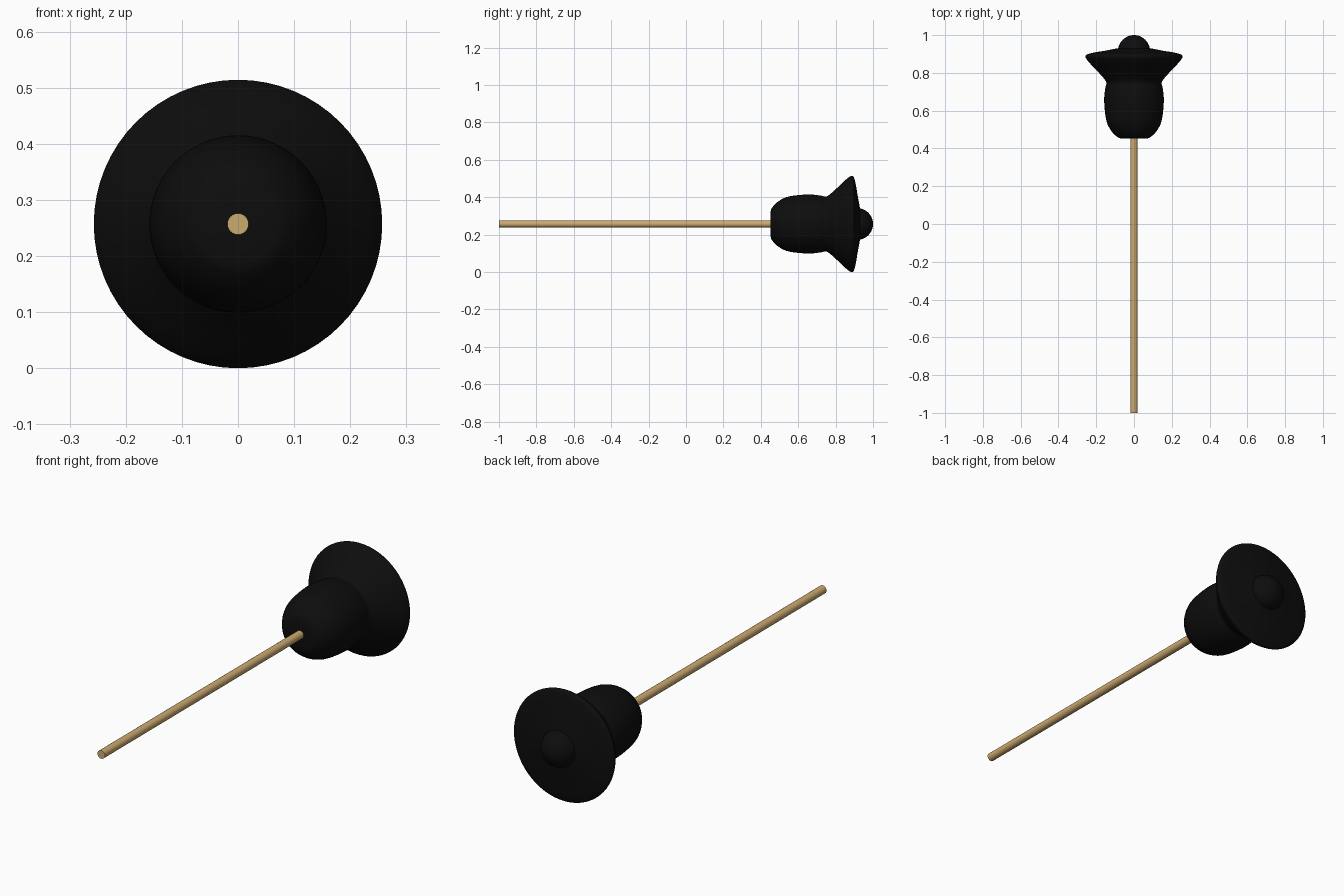
import bpy
import math
from mathutils import Matrix, Vector

AXIS_Z = 0.257

cube = bpy.data.objects.get("Cube")
if cube:
    bpy.data.objects.remove(cube, do_unlink=True)


def material(name, color, roughness):
    mat = bpy.data.materials.new(name)
    mat.use_nodes = True
    mat.diffuse_color = color
    shader = mat.node_tree.nodes["Principled BSDF"]
    shader.inputs["Base Color"].default_value = color
    shader.inputs["Roughness"].default_value = roughness
    return mat


def smooth_curve(points, steps=5):
    """Catmull-Rom curve through (y, radius) points."""
    pts = [Vector(p) for p in points]
    pts = [pts[0]] + pts + [pts[-1]]
    out = []
    for a, b, c, d in zip(pts, pts[1:], pts[2:], pts[3:]):
        for i in range(steps):
            t = i / steps
            out.append(0.5 * (2 * b + (c - a) * t + (2 * a - 5 * b + 4 * c - d) * t ** 2
                              + (3 * b - a - 3 * c + d) * t ** 3))
    return out + [pts[-1]]


def lathe(name, profile, sides, mat):
    """Revolve (y, radius) points round the long axis and cap both ends."""
    verts, faces = [], []
    for y, r in profile:
        for k in range(sides):
            a = math.tau * k / sides
            verts.append((r * math.cos(a), y, AXIS_Z + r * math.sin(a)))
    rings = len(profile)
    for j in range(rings - 1):
        for k in range(sides):
            n = (k + 1) % sides
            faces.append((j * sides + k, (j + 1) * sides + k,
                          (j + 1) * sides + n, j * sides + n))
    faces.append(tuple(range(sides)))
    faces.append(tuple(reversed(range((rings - 1) * sides, rings * sides))))
    mesh = bpy.data.meshes.new(name)
    mesh.from_pydata(verts, [], faces)
    mesh.materials.append(mat)
    obj = bpy.data.objects.new(name, mesh)
    bpy.context.collection.objects.link(obj)
    finish(obj)
    return obj


def finish(obj):
    bpy.ops.object.select_all(action="DESELECT")
    obj.select_set(True)
    bpy.context.view_layer.objects.active = obj
    bpy.ops.object.shade_smooth_by_angle(angle=math.radians(40))


rubber = material("black rubber", (0.004, 0.004, 0.004, 1), 0.6)
wood = material("pale wood", (0.6, 0.4, 0.16, 1), 0.6)

# Straight wooden handle
lathe("handle", [(-1, 0.019), (0.5, 0.019)], 24, wood)

# Rounded cup, narrow neck and flared rim
cup = smooth_curve([(0.453, 0.07), (0.462, 0.09), (0.495, 0.122), (0.55, 0.147),
                    (0.65, 0.158), (0.72, 0.152), (0.75, 0.147), (0.785, 0.172),
                    (0.85, 0.233), (0.873, 0.251), (0.886, 0.257), (0.897, 0.25),
                    (0.907, 0.215), (0.918, 0.15), (0.93, 0.085), (0.933, 0.03)])
lathe("cup", cup, 64, rubber)

# Round knob on the far end
bpy.ops.mesh.primitive_uv_sphere_add(segments=40, ring_count=20, radius=0.085,
                                     location=(0, 0.915, AXIS_Z),
                                     rotation=(math.pi / 2, 0, 0))
knob = bpy.context.object
knob.name = "end_knob"
knob.data.materials.append(rubber)
finish(knob)
